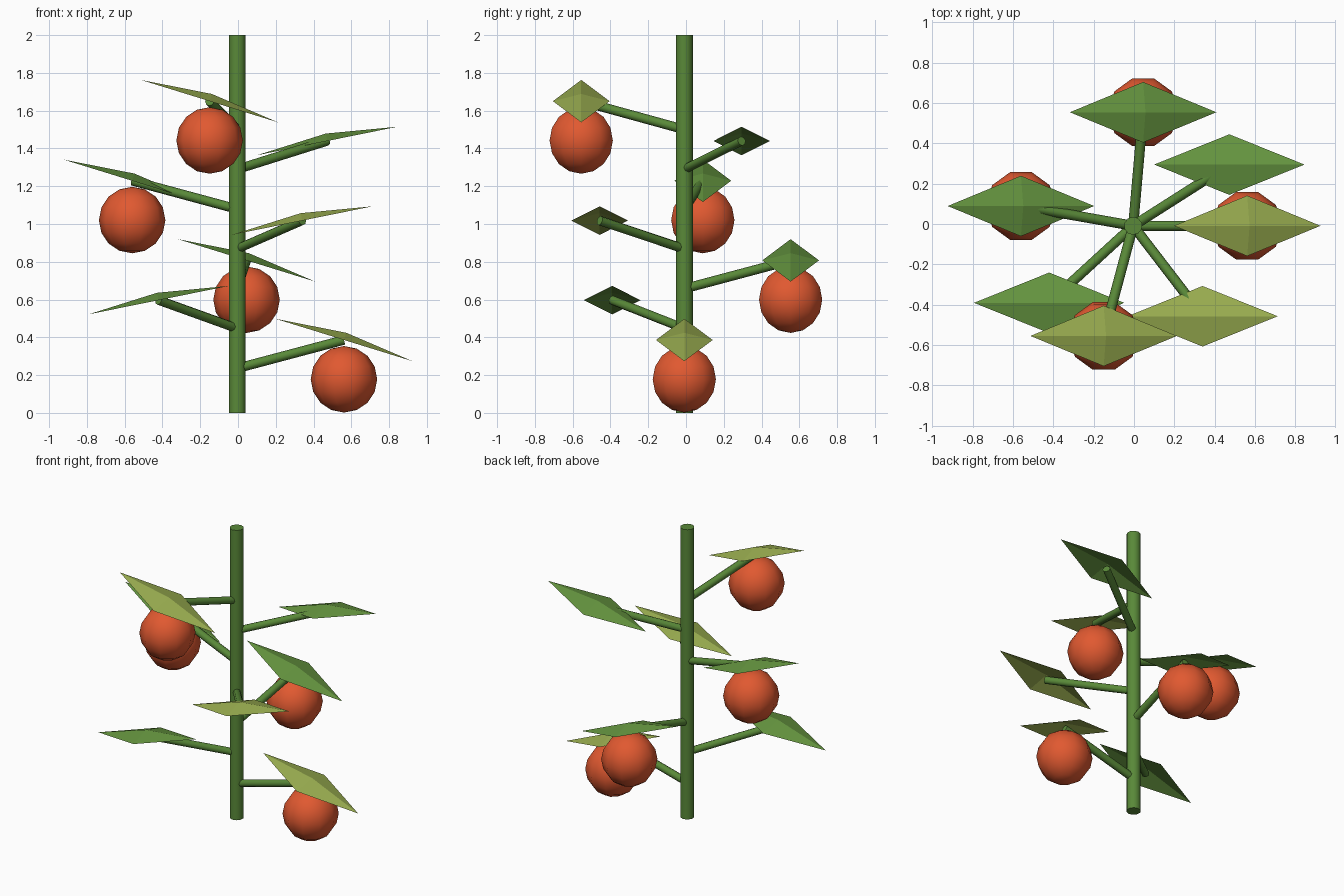
import bpy, math
from mathutils import Vector, Matrix

if "Cube" in bpy.data.objects:
    bpy.data.objects.remove(bpy.data.objects["Cube"])

CENTRE = Vector((-0.004, -0.009, 0))
COUNT, REACH, RISE = 7, 0.565, 0.15


def material(name, rgb):
    m = bpy.data.materials.new(name)
    m.diffuse_color = (*rgb, 1)
    m.use_nodes = True
    m.node_tree.nodes["Principled BSDF"].inputs["Base Color"].default_value = m.diffuse_color
    return m


STEM = material("stem_green", (0.10, 0.25, 0.04))
LEAF = material("leaf_green", (0.13, 0.30, 0.05))
LIGHT = material("leaf_light", (0.32, 0.42, 0.08))
FRUIT = material("fruit_red", (0.75, 0.10, 0.03))


def finish(name, mat, smooth=True):
    o = bpy.context.object
    o.name = name
    o.data.materials.append(mat)
    if smooth:
        bpy.ops.object.shade_smooth_by_angle(angle=math.radians(50))
    return o


def rod(name, a, b, radius, sides):
    d = b - a
    bpy.ops.mesh.primitive_cylinder_add(
        vertices=sides, radius=radius, depth=d.length, location=(a + b) / 2,
        rotation=d.to_track_quat('Z', 'Y').to_euler())
    return finish(name, STEM)


def leaf(name, centre, tilt, mat):
    # open diamond sheet raised to a point in the middle
    verts = [(-0.38, 0, 0), (0, -0.15, 0), (0.38, 0, 0), (0, 0.15, 0), (0, 0, 0.04)]
    faces = [(i, (i + 1) % 4, 4) for i in range(4)]
    me = bpy.data.meshes.new(name)
    me.from_pydata(verts, [], faces)
    me.transform(Matrix.Rotation(tilt, 4, 'Y'))
    me.materials.append(mat)
    o = bpy.data.objects.new(name, me)
    o.location = centre
    bpy.context.collection.objects.link(o)


# main stem
rod("stem", CENTRE, CENTRE + Vector((0, 0, 2)), 0.045, 10)

# spiral of branches, each with a leaf; every second one bears fruit
for i in range(COUNT):
    ang = math.radians(-137.5 * i)
    base = CENTRE + Vector((0, 0, 0.236 + 0.2107 * i))
    tip = base + Vector((REACH * math.cos(ang), REACH * math.sin(ang), RISE))
    rod(f"branch_{i}", base, tip, 0.025, 8)
    leaf(f"leaf_{i}", tip, -0.2 if i % 2 else 0.3, LEAF if i % 3 else LIGHT)
    if i % 2 == 0:
        bpy.ops.mesh.primitive_uv_sphere_add(
            segments=10, ring_count=8, radius=0.176, location=tip - Vector((0, 0, 0.208)),
            rotation=(0, 0, 0))
        o = finish(f"fruit_{i}", FRUIT)
        # place the corners on the x axis
        o.data.transform(Matrix.Rotation(
            -math.atan2(*max(((v.co.y, v.co.x) for v in o.data.vertices), key=lambda c: c[1])), 4, 'Z'))
